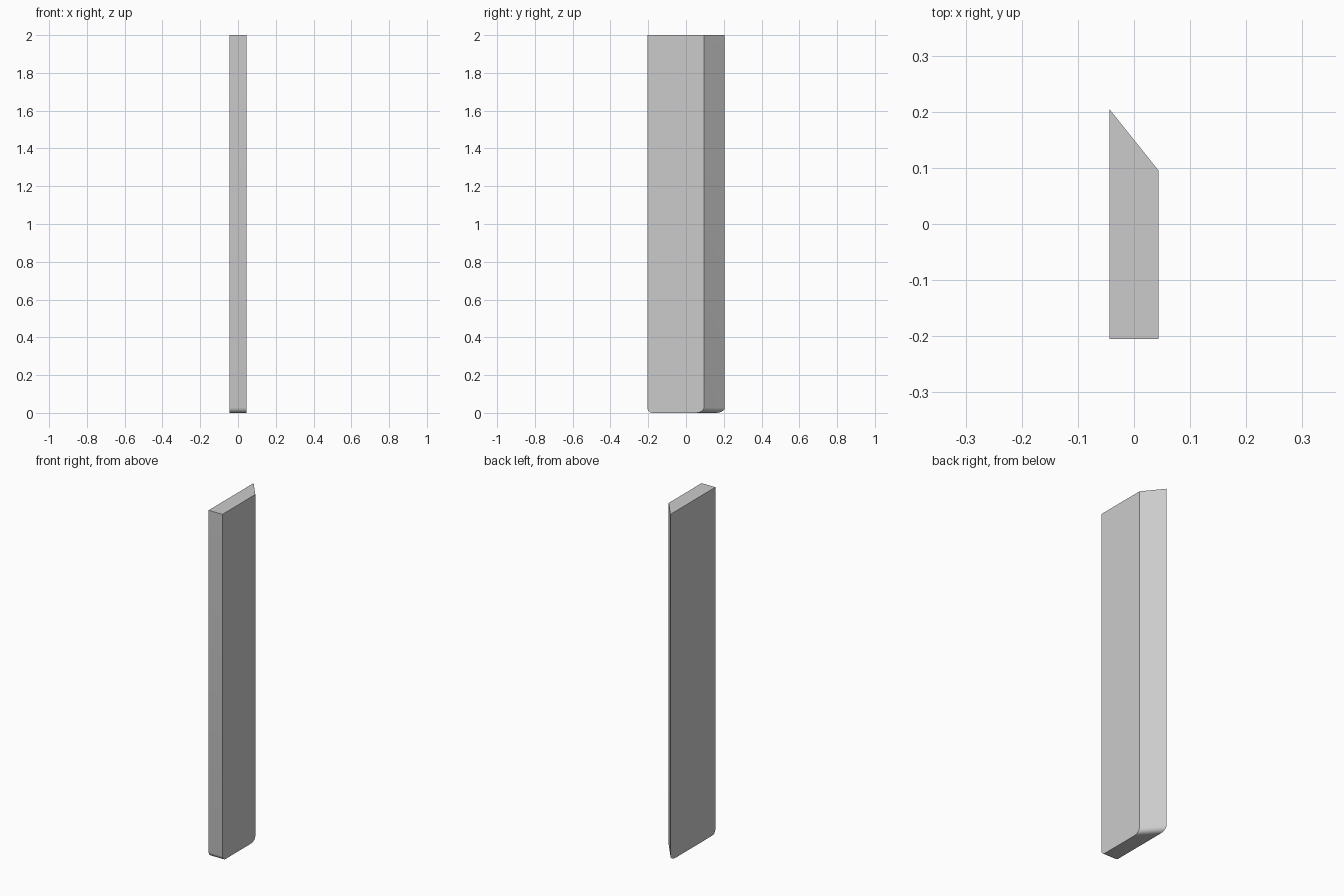
import bpy, bmesh

if "Cube" in bpy.data.objects:
    bpy.data.objects.remove(bpy.data.objects["Cube"])

HALF_W, HALF_D, HEIGHT = 0.044, 0.205, 2.0
SHORT_Y = 0.095      # where the mitred back meets the right side
ROUND = 0.028        # rounding of the bottom ends

# Mitred plank: plan outline extruded upward
outline = [(-HALF_W, -HALF_D), (HALF_W, -HALF_D), (HALF_W, SHORT_Y), (-HALF_W, HALF_D)]
bm = bmesh.new()
base = bm.faces.new([bm.verts.new((x, y, 0)) for x, y in outline])
top = bmesh.ops.extrude_face_region(bm, geom=[base])["geom"]
bmesh.ops.translate(bm, vec=(0, 0, HEIGHT),
                    verts=[g for g in top if isinstance(g, bmesh.types.BMVert)])
bmesh.ops.recalc_face_normals(bm, faces=bm.faces[:])

# Round the two bottom edges at the front and mitred back
ends = []
for e in bm.edges:
    a, b = (v.co for v in e.verts)
    if max(a.z, b.z) < 1e-5 and abs(a.x - b.x) > HALF_W:
        ends.append(e)
bmesh.ops.bevel(bm, geom=ends, offset=ROUND, offset_type='OFFSET', segments=5,
                profile=0.5, affect='EDGES')
bmesh.ops.recalc_face_normals(bm, faces=bm.faces[:])

mesh = bpy.data.meshes.new("mitred_plank")
bm.to_mesh(mesh)
bm.free()
plank = bpy.data.objects.new("mitred_plank", mesh)
bpy.context.collection.objects.link(plank)

# Smooth the rounded ends, keep the corners crisp
bpy.context.view_layer.objects.active = plank
plank.select_set(True)
bpy.ops.object.shade_smooth_by_angle(angle=0.5)
